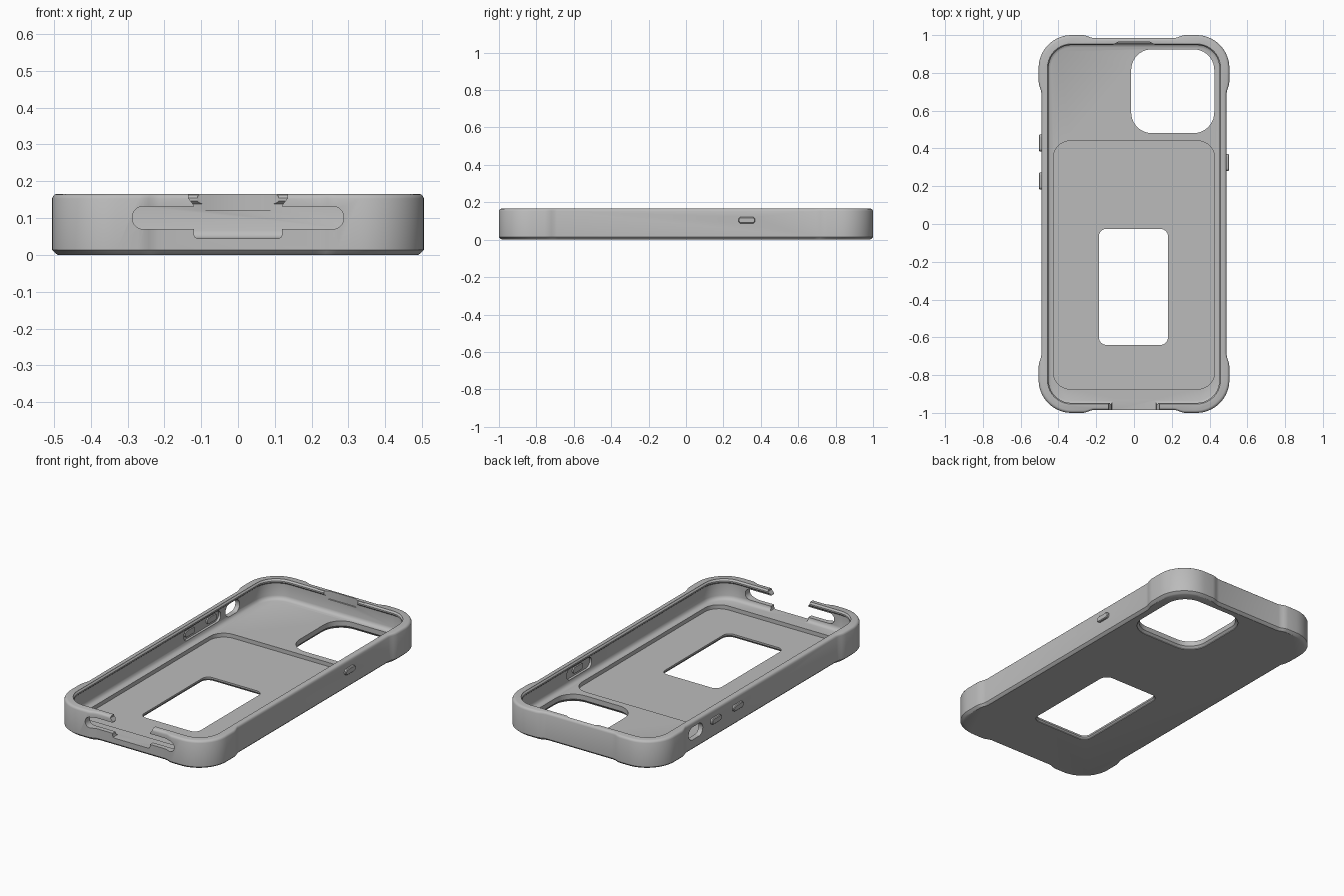
import bpy, bmesh, math

if "Cube" in bpy.data.objects:
    bpy.data.objects.remove(bpy.data.objects["Cube"], do_unlink=True)

grey = bpy.data.materials.new("matte_grey")
grey.use_nodes = True
colour = (0.5, 0.5, 0.5, 1)
grey.diffuse_color = colour
grey.node_tree.nodes["Principled BSDF"].inputs["Base Color"].default_value = colour


def arc(cx, cy, r, start, steps=10):
    return [(cx + r * math.cos(math.radians(start + 90 * i / steps)),
             cy + r * math.sin(math.radians(start + 90 * i / steps)))
            for i in range(steps + 1)]


def round_rect(cx, cy, hx, hy, r):
    r = min(r, hx - 0.001, hy - 0.001)
    x, y = hx - r, hy - r
    return (arc(cx + x, cy + y, r, 0) + arc(cx - x, cy + y, r, 90)
            + arc(cx - x, cy - y, r, 180) + arc(cx + x, cy - y, r, 270))


def loft(name, rings, axis="z"):
    """Closed solid through (level, outline) rings stacked along an axis."""
    place = {"x": lambda u, v, w: (w, u, v),
             "y": lambda u, v, w: (u, w, v),
             "z": lambda u, v, w: (u, v, w)}[axis]
    bm = bmesh.new()
    loops = [[bm.verts.new(place(u, v, w)) for u, v in pts] for w, pts in rings]
    n = len(loops[0])
    for a, b in zip(loops, loops[1:]):
        for i in range(n):
            j = (i + 1) % n
            bm.faces.new((a[i], a[j], b[j], b[i]))
    bm.faces.new(loops[0][::-1])
    bm.faces.new(loops[-1])
    bmesh.ops.recalc_face_normals(bm, faces=bm.faces)
    mesh = bpy.data.meshes.new(name)
    bm.to_mesh(mesh)
    bm.free()
    mesh.materials.append(grey)
    obj = bpy.data.objects.new(name, mesh)
    bpy.context.collection.objects.link(obj)
    return obj


def prism(name, pts, low, high, axis="z"):
    return loft(name, [(low, pts), (high, pts)], axis)


def combine(target, tool, operation="DIFFERENCE"):
    mod = target.modifiers.new("cut", "BOOLEAN")
    mod.operation, mod.solver, mod.object = operation, "EXACT", tool
    bpy.context.view_layer.objects.active = target
    bpy.ops.object.modifier_apply(modifier=mod.name)
    bpy.data.objects.remove(tool, do_unlink=True)


# Outer outline: straight sides with thicker corner bumpers
quarter = [(0.49, 0.69), (0.4925, 0.705), (0.4975, 0.72), (0.5025, 0.735), (0.505, 0.755)]
quarter += arc(0.33, 0.825, 0.175, 0, 16)
quarter += [(0.27, 1.0), (0.255, 0.9975), (0.2425, 0.9925), (0.23, 0.9875), (0.215, 0.985)]
half = quarter + [(-x, y) for x, y in reversed(quarter)]
outline = half + [(-x, -y) for x, y in half]


def inset(d):
    return [(x * (1 - d / 0.505), y * (1 - d)) for x, y in outline]


shell = loft("phone_case", [
    (0, inset(0.016)), (0.004, inset(0.01)), (0.014, inset(0)), (0.153, inset(0)),
    (0.160, inset(0.003)), (0.164, inset(0.007)), (0.166, inset(0.013))])


# Inner cavity with floor fillet and retaining lip
def inner(d):
    return round_rect(0, 0, 0.462 - d, 0.957 - d, 0.13 - d)


combine(shell, loft("cavity", [
    (0.045, inner(0.022)), (0.049, inner(0.011)), (0.056, inner(0.004)),
    (0.067, inner(0)), (0.138, inner(0)), (0.147, inner(0.01)),
    (0.155, inner(0.01)), (0.163, inner(0.004)), (0.18, inner(0.002))]))

# Shallow panel recess in the floor
combine(shell, prism("recess", round_rect(0, -0.217, 0.427, 0.657, 0.09), 0.022, 0.08))


# Floor windows, flared at the underside
def window(name, cx, cy, hx, hy, r, flare):
    rings = [(z, round_rect(cx, cy, hx + d, hy + d, r + d))
             for z, d in ((-0.01, flare), (0.004, flare), (0.004 + flare, 0), (0.1, 0))]
    combine(shell, loft(name, rings))


window("camera_window", 0.205, 0.703, 0.22, 0.222, 0.11, 0.012)
window("panel_window", -0.003, -0.333, 0.183, 0.307, 0.04, 0.008)

# Front port slot and the notch open to the rim
combine(shell, prism("port_slot", round_rect(0, 0.101, 0.287, 0.031, 0.03), -1.1, -0.9, "y"))
side = [(0.11, 0.045), (0.117, 0.048), (0.12, 0.055), (0.12, 0.135), (0.135, 0.155), (0.135, 0.2)]
notch = side + [(-x, z) for x, z in reversed(side)]
combine(shell, prism("port_notch", notch, -1.1, -0.925, "y"))

# Small relief in the rear lip
relief = [(-0.11, 0.93), (0.11, 0.93), (0.11, 0.95), (0.08, 0.965), (-0.08, 0.965), (-0.11, 0.95)]
combine(shell, prism("lip_relief", relief, 0.12, 0.2))

# Switch opening through the side wall
combine(shell, prism("switch_hole", round_rect(0.61, 0.1, 0.065, 0.037, 0.036), -0.6, -0.44, "x"))

# Pockets behind the buttons, then the buttons themselves
for sign, centre, length, buttons in ((-1, 0.33, 0.17, (0.43, 0.228)), (1, 0.325, 0.115, (0.325,))):
    low, high = sorted((sign * 0.44, sign * 0.476))
    combine(shell, prism("pocket", round_rect(centre, 0.104, length, 0.032, 0.03), low, high, "x"))
    for y in buttons:
        button = loft("button", [
            (sign * 0.468, round_rect(y, 0.104, 0.045, 0.017, 0.015)),
            (sign * 0.499, round_rect(y, 0.104, 0.045, 0.017, 0.015)),
            (sign * 0.503, round_rect(y, 0.104, 0.041, 0.013, 0.012))], "x")
        combine(shell, button, "UNION")

# Smooth curves, crisp edges
bpy.ops.object.select_all(action="DESELECT")
shell.select_set(True)
bpy.context.view_layer.objects.active = shell
bpy.ops.object.shade_smooth_by_angle(angle=math.radians(30))
